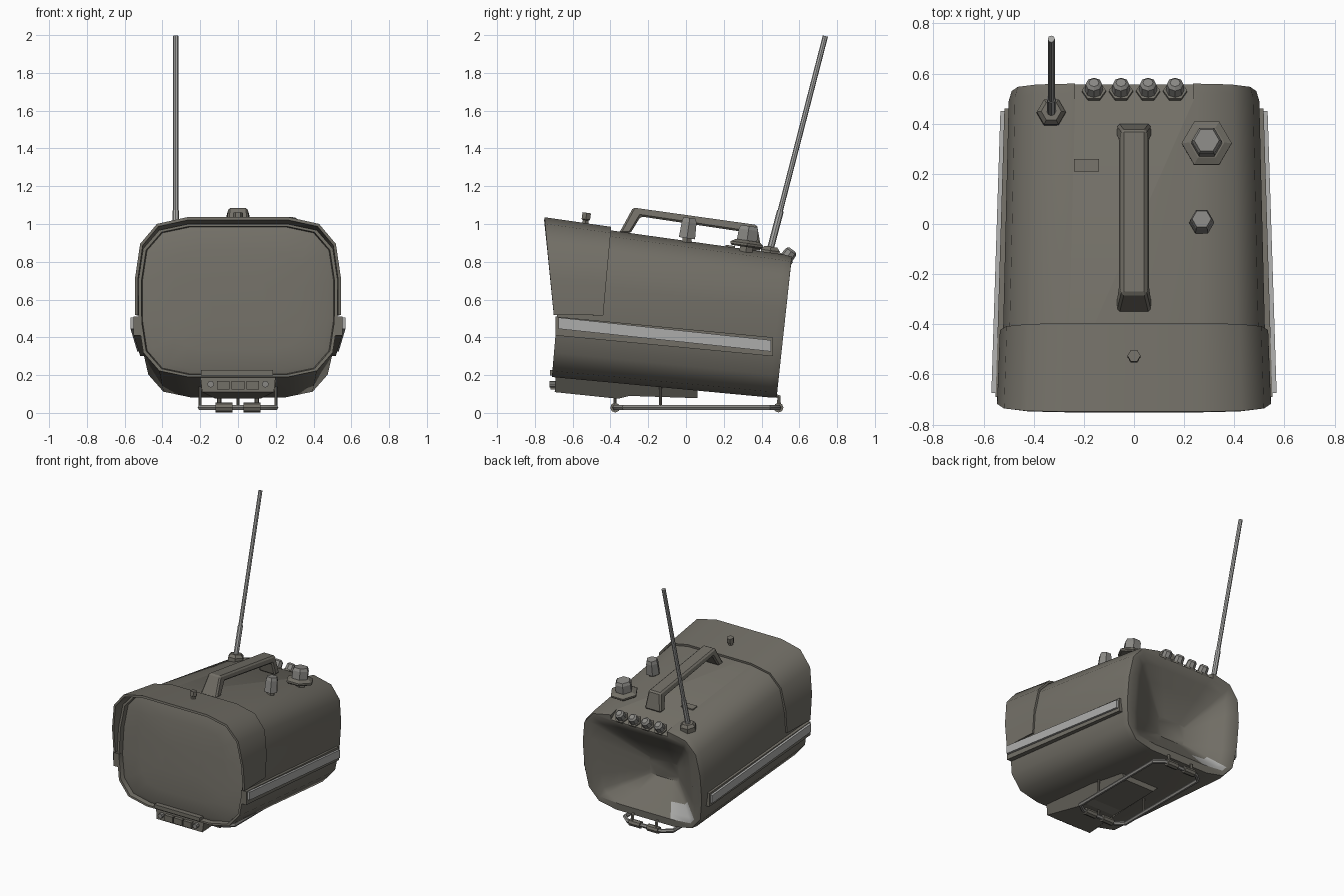
import bpy, bmesh, math
from mathutils import Vector

cube = bpy.data.objects.get("Cube")
if cube:
    bpy.data.objects.remove(cube, do_unlink=True)


def material(name, rgb):
    m = bpy.data.materials.new(name)
    m.use_nodes = True
    m.diffuse_color = (*rgb, 1)
    m.node_tree.nodes["Principled BSDF"].inputs["Base Color"].default_value = (*rgb, 1)
    return m


CASE = material("olive_grey_case", (0.17, 0.16, 0.135))
SILVER = material("silver_metal", (0.42, 0.42, 0.41))
KNOB = material("mid_grey_knob", (0.25, 0.245, 0.23))


def activate(ob):
    bpy.ops.object.select_all(action='DESELECT')
    ob.select_set(True)
    bpy.context.view_layer.objects.active = ob


def smooth(ob, angle=42):
    activate(ob)
    bpy.ops.object.shade_smooth_by_angle(angle=math.radians(angle))


def apply_mod(ob, kind, **settings):
    mod = ob.modifiers.new(kind.title(), kind)
    for key, value in settings.items():
        setattr(mod, key, value)
    activate(ob)
    bpy.ops.object.modifier_apply(modifier=mod.name)


def loft(name, rings, mat, closed=True, caps=True):
    """Skin a list of equal-length rings of points."""
    bm = bmesh.new()
    vs = [[bm.verts.new(p) for p in ring] for ring in rings]
    n = len(rings[0])
    for a, b in zip(vs, vs[1:]):
        for i in range(n if closed else n - 1):
            j = (i + 1) % n
            bm.faces.new((a[i], a[j], b[j], b[i]))
    if caps:
        bm.faces.new(vs[0])
        bm.faces.new(vs[-1])
    bmesh.ops.recalc_face_normals(bm, faces=bm.faces)
    me = bpy.data.meshes.new(name)
    bm.to_mesh(me)
    bm.free()
    me.materials.append(mat)
    ob = bpy.data.objects.new(name, me)
    bpy.context.collection.objects.link(ob)
    return ob


def lathe(name, base, axis, steps, mat, sides=6):
    """Stack of (radius, height) rings along an axis."""
    turn = Vector(axis).to_track_quat('Z', 'Y')
    rings = [[Vector(base) + turn @ Vector((r * math.cos(k * math.tau / sides),
                                            r * math.sin(k * math.tau / sides), h))
              for k in range(sides)] for r, h in steps]
    return loft(name, rings, mat)


def rod(name, a, b, r, mat, sides=8):
    axis = Vector(b) - Vector(a)
    return lathe(name, a, axis, [(r, 0), (r, axis.length)], mat, sides)


def bar(name, a, b, hx, hz, mat):
    """Rectangular bar from a to b, running mainly along y."""
    rings = [[Vector(p) + Vector((sx * hx, 0, sz * hz))
              for sx, sz in ((-1, -1), (1, -1), (1, 1), (-1, 1))] for p in (a, b)]
    return loft(name, rings, mat)


def side_profile(name, points, mat):
    """Extrude (y, z, half_width) points across x."""
    return loft(name, [[(s * w, y, z) for y, z, w in points] for s in (-1, 1)], mat)


def tube(name, points, r, mat, cyclic=False):
    cu = bpy.data.curves.new(name, 'CURVE')
    cu.dimensions = '3D'
    cu.bevel_depth = r
    cu.bevel_resolution = 1
    cu.use_fill_caps = True
    sp = cu.splines.new('POLY')
    sp.points.add(len(points) - 1)
    for p, co in zip(sp.points, points):
        p.co = (*co, 1)
    sp.use_cyclic_u = cyclic
    cu.materials.append(mat)
    ob = bpy.data.objects.new(name, cu)
    bpy.context.collection.objects.link(ob)
    activate(ob)
    bpy.ops.object.convert(target='MESH')
    smooth(ob)


# Rounded-rectangle outlines, one quadrant mirrored four ways
SOFT = [(1, .25), (.95, .68), (.79, .92), (.5, 1)]
SQUARE = [(1, .45), (.98, .84), (.9, .96), (.5, 1)]


def outline(quad):
    right = [(u, -v) for u, v in reversed(quad)] + quad
    return right + [(-u, v) for u, v in reversed(right)]


def section(quad, w, h, y, z, shear, x=0):
    return [Vector((x + u * w, y + shear * v, z + h * v)) for u, v in outline(quad)]


def front(s, dy):
    return section(SOFT, .528 * s, .405 * s, -.675 + dy, .595, .035 * s)


# Case: bulging screen, tapered shell and funnel-shaped back recess
rim = section(SQUARE, .42, .32, .52, .455, .035)
deep = section(SQUARE, .12, .07, .33, .41, .01, -.05)
mix = lambda t: [a.lerp(b, t) for a, b in zip(rim, deep)]
case = loft("case", [
    front(.3, .005), front(.65, .012), front(.9, .025), front(.96, .035), front(.97, 0),
    front(1, 0), section(SOFT, .5, .378, .48, .46, .04),
    section(SOFT, .488, .372, .52, .455, .04), rim, mix(.15), mix(.45), deep], CASE)

# Sloped notch for the row of rear knobs
bpy.ops.mesh.primitive_cube_add(size=1)
cutter = bpy.context.object
cutter.name = "notch_cutter"
cutter.scale = (.47, .3, .2)
cutter.rotation_euler.x = -math.atan2(.6, .8)
cutter.location = (0, .525 + .06, .815 + .08)
cutter.hide_render = True
apply_mod(case, 'BOOLEAN', operation='DIFFERENCE', object=cutter)
bpy.data.objects.remove(cutter, do_unlink=True)

# Bright patch low in the recess
case.data.materials.append(SILVER)
for f in case.data.polygons:
    c = f.center
    if .42 < c.y < .478 and -.4 < c.x < -.16 and c.z < .27 and f.normal.z > .2:
        f.material_index = 1
smooth(case)

# Hood wrapped over the top of the screen
arch = [(1, -.19)] + SOFT
arch = arch + [(-u, v) for u, v in reversed(arch)]
hood = loft("screen_hood", [
    [(u * .538, -.708 - .042 * v, .6 + .428 * v) for u, v in arch],
    [(u * .527, -.432 + .035 * v, .59 + .387 * v) for u, v in arch]], CASE, False, False)
apply_mod(hood, 'SOLIDIFY', thickness=.016, offset=0)
smooth(hood)
lathe("hood_peg", (0, -.535, .99), (0, .14, 1), [(.018, 0), (.018, .03), (.026, .035), (.026, .07)], CASE)

# Side trim: dark backing with a bright strip
for s, side in ((1, "left"), (-1, "right")):
    bar(f"{side}_trim_backing", (s * .53, -.69, .46), (s * .495, .46, .35), .022, .05, CASE)
    bar(f"{side}_trim_strip", (s * .551, -.675, .475), (s * .515, .45, .355), .018, .03, SILVER)

# Carrying handle
handle = side_profile("handle", [
    (-.355, .95, .068), (-.28, 1.087, .05), (.376, .995, .05), (.4, .86, .068),
    (.345, .86, .068), (.325, .955, .06), (-.24, 1.04, .06), (-.295, .95, .068)], CASE)
apply_mod(handle, 'BEVEL', width=.01, segments=1)

# Top controls
UP = (0, .14, .99)
lathe("tuning_stem", (.29, .315, .84), UP, [(.04, 0), (.04, .04)], CASE)
lathe("tuning_dial", (.29, .32, .878), UP, [(.09, 0), (.1, .008), (.1, .02), (.07, .035)], CASE)
lathe("tuning_knob", (.29, .322, .905), UP, [(.062, 0), (.06, .065), (.05, .085)], KNOB)
lathe("volume_stem", (.27, 0, .88), UP, [(.028, 0), (.028, .05)], CASE)
lathe("volume_knob", (.27, .005, .925), UP, [(.05, 0), (.045, .085), (.038, .108)], KNOB)
bar("top_switch", (-.19, .21, .882), (-.19, .26, .875), .05, .008, CASE)

# Rear row of knobs
for i in range(4):
    x = -.16 + i * .108
    lathe(f"rear_knob_base_{i + 1}", (x, .52, .805), (0, .6, .8), [(.048, 0), (.048, .022)], CASE)
    lathe(f"rear_knob_{i + 1}", (x, .533, .822), (0, .6, .8), [(.036, 0), (.033, .04), (.02, .052)], KNOB, 8)

# Aerial
lathe("aerial_base", (-.33, .442, .825), UP, [(.058, 0), (.058, .035), (.04, .055)], CASE)
rod("aerial_sleeve", (-.33, .442, .85), (-.33, .5, 1.07), .018, SILVER)
rod("aerial_rod", (-.33, .45, .88), (-.33, .738, 1.995), .014, SILVER)

# Control panel under the screen
side_profile("control_panel", [
    (-.69, .2, .2), (-.695, .11, .19), (-.36, .075, .12), (-.3, .09, .14),
    (.06, .078, .12), (.06, .16, .2)], CASE)
bar("panel_lip", (-.005, -.72, .213), (-.005, -.66, .21), .19, .014, CASE)
for i in (-1, 0, 1):
    bar(f"panel_button_{i + 2}", (i * .078, -.717, .147), (i * .078, -.68, .147), .034, .022, CASE)
for s, side in ((1, "left"), (-1, "right")):
    rod(f"{side}_panel_knob", (s * .145, -.68, .152), (s * .145, -.722, .152), .018, KNOB)

# Folding wire stand
Z = .028
corners = [(.14, -.375), (.2, -.33), (.2, .44), (.14, .49)]
loop = [(x, y, Z) for x, y in corners] + [(-x, y, Z) for x, y in reversed(corners)]
tube("stand_loop", loop, .015, KNOB, True)
for s, side in ((1, "left"), (-1, "right")):
    rod(f"{side}_stand_strut", (s * .2, -.135, Z), (s * .2, -.135, .17), .008, CASE)
    tube(f"{side}_stand_hook", [(s * .1, .492, Z), (s * .1, .492, .085), (s * .1, .45, .1)], .012, CASE)
    for y, end in ((-.375, "front"), (.49, "back")):
        smooth(rod(f"{side}_{end}_stand_sleeve", (s * .03, y, Z), (s * .12, y, Z), .026, CASE))
rod("middle_stand_strut", (0, -.375, Z), (0, -.375, .1), .008, CASE)
